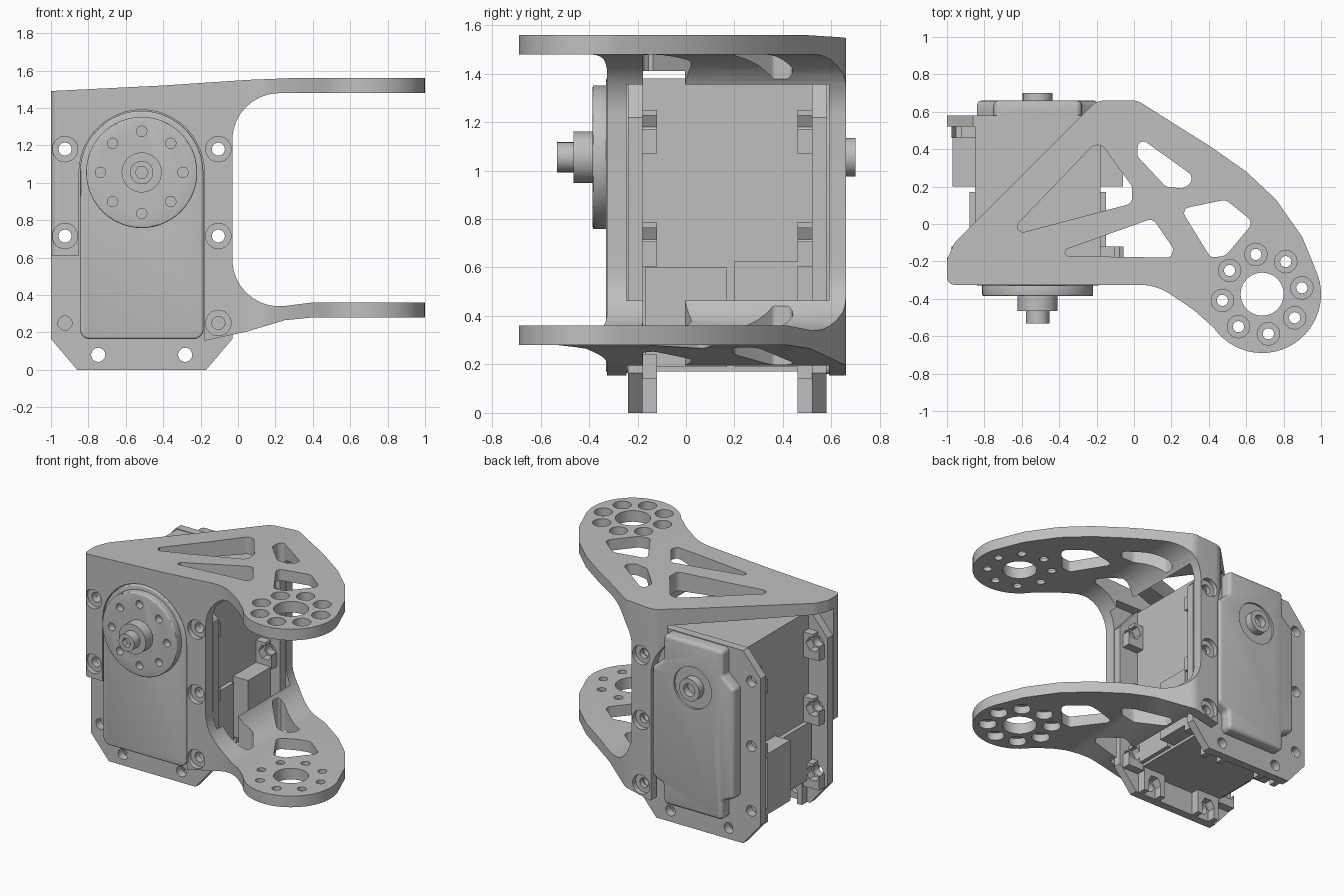
import bpy
import bmesh
import math
from mathutils import Vector

if "Cube" in bpy.data.objects:
    bpy.data.objects.remove(bpy.data.objects["Cube"])

GREY = (0.52, 0.52, 0.52, 1)
grey = bpy.data.materials.new("light grey")
grey.use_nodes = True
grey.diffuse_color = GREY
grey.node_tree.nodes["Principled BSDF"].inputs["Base Color"].default_value = GREY

parts = []
MID = -0.515            # centre line of the motor in x
HUB = (0.685, -0.375)   # centre of the arm end
AXLE = (MID, 1.055)     # motor shaft in x, z
HOLE_Z = (0.25, 0.715, 1.18)
SIDES = (-1, 1)


def rounded(corners, steps=6):
    """Closed polygon with arcs at corners given as (a, b, radius)."""
    out = []
    for i, (a, b, r) in enumerate(corners):
        p = Vector((a, b))
        if not r:
            out.append(p)
            continue
        u = (Vector(corners[i - 1][:2]) - p).normalized()
        v = (Vector(corners[(i + 1) % len(corners)][:2]) - p).normalized()
        half = u.angle(v) / 2
        mid = p + (u + v).normalized() * r / math.sin(half)
        start = p + u * r / math.tan(half) - mid
        end = p + v * r / math.tan(half) - mid
        for k in range(steps + 1):
            out.append(mid + start.lerp(end, k / steps).normalized() * r)
    return out


def arc(centre, r, start, end, steps=24):
    """Points of an arc, as corners without rounding."""
    angles = [math.radians(start + (end - start) * k / steps) for k in range(steps + 1)]
    return [(centre[0] + r * math.cos(t), centre[1] + r * math.sin(t), 0) for t in angles]


def prism(name, outline, axis, lo, hi, bevel=0):
    """Extrude an outline along y (points x, z) or z (points x, y)."""
    bm = bmesh.new()
    place = (lambda p, h: (p[0], h, p[1])) if axis == "y" else (lambda p, h: (p[0], p[1], h))
    rings = [[bm.verts.new(place(p, h)) for p in outline] for h in (lo, hi)]
    for ring in rings:
        bm.faces.new(ring)
    for i in range(len(outline)):
        bm.faces.new((rings[0][i - 1], rings[0][i], rings[1][i], rings[1][i - 1]))
    bmesh.ops.recalc_face_normals(bm, faces=bm.faces)
    mesh = bpy.data.meshes.new(name)
    bm.to_mesh(mesh)
    bm.free()
    mesh.materials.append(grey)
    obj = bpy.data.objects.new(name, mesh)
    bpy.context.collection.objects.link(obj)
    if bevel:
        mod = obj.modifiers.new("soft edges", "BEVEL")
        mod.width, mod.segments = bevel, 3
        mod.limit_method, mod.angle_limit = "ANGLE", math.radians(40)
        bake(obj, 0.4)
    return obj


def rect(x0, x1, y0, y1):
    return [(x0, y0), (x1, y0), (x1, y1), (x0, y1)]


def disc(name, centre, r, axis, lo, hi, sides=32, bevel=0):
    return prism(name, arc(centre, r, 0, 360 - 360 / sides, sides - 1), axis, lo, hi, bevel)


def volume(mesh):
    """Volume of a closed mesh, zero for an open one."""
    bm = bmesh.new()
    bm.from_mesh(mesh)
    size = bm.calc_volume() if all(e.is_manifold for e in bm.edges) else 0
    bm.free()
    return size


def bake(obj, least):
    """Apply the modifiers if the result is a sound solid."""
    dg = bpy.context.evaluated_depsgraph_get()
    mesh = bpy.data.meshes.new_from_object(obj.evaluated_get(dg))
    obj.modifiers.clear()
    sound = least < volume(mesh) / volume(obj.data) < 1.001
    if sound:
        obj.data = mesh
    return sound


def combine(obj, tools, operation="DIFFERENCE", least=0.4):
    for tool in tools:
        for solver in ("EXACT", "MANIFOLD"):
            mod = obj.modifiers.new("cut", "BOOLEAN")
            mod.operation, mod.solver, mod.object = operation, solver, tool
            if bake(obj, least):
                break
        bpy.data.objects.remove(tool)


def keep(*objs):
    parts.extend(objs)


# Bracket plan with lightening pockets and arm holes
plan = [(-1, -0.325, 0.04), (0.12, -0.325, 0.3), (0.32, -0.46, 0)]
plan += arc(HUB, 0.315, 215, 378)
plan += [(0.9, -0.07, 0), (0.76, 0.13, 0), (0.6, 0.28, 0), (0.4, 0.42, 0), (0.2, 0.545, 0),
         (0.02, 0.66, 0.1), (-0.2, 0.66, 0.1), (-0.96, -0.1, 0.1), (-1, -0.19, 0.05)]
pockets = [
    [(-0.69, -0.07, 0.03), (-0.19, 0.45, 0.05), (-0.01, 0.2, 0.04), (-0.01, 0.11, 0.04)],
    [(-0.46, -0.17, 0.02), (0.2, -0.18, 0.03), (0.21, -0.13, 0.03), (0.1, 0.03, 0.04)],
    [(0.02, 0.47, 0.03), (0.34, 0.24, 0.04), (0.26, 0.19, 0.03), (0.17, 0.2, 0.04), (0.02, 0.36, 0.02)],
    [(0.25, 0.08, 0.03), (0.49, 0.13, 0.05), (0.64, 0.01, 0.04), (0.49, -0.17, 0.06), (0.41, -0.18, 0.03)],
]
ring = arc(HUB, 0.215, 9, 324, 7)
plate = prism("plan", rounded(plan), "z", 0, 1.7)
combine(plate, [prism("pocket", rounded(p), "z", -0.1, 1.8) for p in pockets])
combine(plate, [disc("bore", HUB, 0.115, "z", -0.1, 1.8, 40)])
combine(plate, [disc("screw_hole", c, 0.03, "z", -0.1, 1.8, 16) for c in ring])

# Bracket side profile, opened for the motor and crossed with the plan
side = [(-1.05, 1.488, 0), (-0.4, 1.52, 0), (0.05, 1.55, 0), (0.3, 1.56, 0), (1.05, 1.56, 0),
        (1.05, 1.48, 0), (0.3, 1.48, 0), (-0.03, 1.475, 0.25), (-0.03, 0.34, 0.25),
        (0.24, 0.34, 0), (0.4, 0.36, 0), (1.05, 0.36, 0), (1.05, 0.28, 0), (0.4, 0.28, 0),
        (0.25, 0.265, 0), (0.05, 0.205, 0), (-0.18, 0.155, 0)]
side += arc(AXLE, 0.335, 0, 180) + [(-0.85, 0.61, 0), (-1.05, 0.61, 0)]
bracket = prism("bracket", rounded(side, 10), "y", -0.75, 0.75)
combine(bracket, [prism("bay", rect(-1.2, 0.005, -0.245, 0.59), "z", -0.1, 1.41)])
combine(bracket, [plate], "INTERSECT", 0.05)
cuts = []
for c in ring:
    cuts += [disc("top_sink", c, 0.06, "z", 1.505, 1.7, 24),
             disc("bottom_sink", c, 0.06, "z", 0.1, 0.335, 24)]
for x, z in [(-0.105, z) for z in HOLE_Z] + [(-0.925, z) for z in HOLE_Z[1:]]:
    cuts += [disc("ear_hole", (x, z), 0.035, "y", -0.5, 0.9, 16),
             disc("front_sink", (x, z), 0.068, "y", -0.5, -0.29, 24),
             disc("back_sink", (x, z), 0.068, "y", 0.625, 0.9, 24)]
combine(bracket, cuts)
keep(bracket)

# Motor body with connector housings
keep(prism("motor_body", rect(-0.85, -0.18, -0.19, 0.53), "z", 0.17, 1.38),
     prism("large_connector", rect(-0.97, -0.06, 0.2, 0.46), "z", 0.19, 0.625),
     prism("small_connector", rect(-0.88, -0.15, -0.17, 0.17), "z", 0.19, 0.6))

# Flanges with screw bosses, front and back
octagon = [(-0.86, 0), (-0.17, 0), (-0.03, 0.165), (-0.03, 1.22),
           (-0.17, 1.385), (-0.86, 1.385), (-1, 1.22), (-1, 0.165)]
for label, y0, y1, b0, b1 in (("front", -0.24, -0.18, -0.19, -0.12), ("back", 0.52, 0.58, 0.46, 0.53)):
    flange = prism(label + "_flange", octagon, "y", y0, y1)
    spots = [(s, MID + s * 0.41, z) for s in SIDES for z in HOLE_Z]
    feet = [(MID + s * 0.2325, 0.08) for s in SIDES]
    combine(flange, [disc("hole", c, 0.038, "y", -1, 1, 20) for c in [p[1:] for p in spots] + feet])
    keep(flange)
    for s, x, z in spots:
        ends = sorted((x - s * 0.08, x + s * 0.05))
        boss = prism(label + "_side_boss", rect(*ends, z - 0.11, z + 0.07), "y", b0, b1)
        mouth = sorted((x, x + s * 0.2))
        combine(boss, [disc("nut_pocket", (x, z), 0.055, "y", -1, 1, 6),
                       prism("slot", rect(*mouth, z, z + 0.2), "y", -1, 1)])
        keep(boss)
    for x, z in feet:
        boss = prism(label + "_foot_boss", rect(x - 0.09, x + 0.09, 0, 0.18), "y", b0, b1)
        combine(boss, [disc("nut_pocket", (x, z), 0.055, "y", -1, 1, 6),
                       prism("slot", rect(x - 0.05, x + 0.05, -0.1, z), "y", -1, 1)])
        keep(boss)

# Front cover with a domed top
cover = rounded([(-0.845, 0.165, 0.05), (-0.185, 0.165, 0.05)] + arc(AXLE, 0.33, 0, 180))
keep(prism("front_cover", cover, "y", -0.33, -0.2, 0.012))

# Stepped rear cover
half = [(0.235, 0.16, 0.03), (0.235, 0.3, 0.03), (0.325, 0.34, 0.03),
        (0.325, 1.12, 0.03), (0.235, 1.2, 0.03), (0.235, 1.38, 0.03)]
steps = [(MID + x, z, r) for x, z, r in half] + [(MID - x, z, r) for x, z, r in reversed(half)]
rear = prism("rear_cover", rounded(steps, 4), "y", 0.53, 0.66, 0.025)
combine(rear, [disc("recess", AXLE, 0.15, "y", 0.645, 0.8)])
rear_axle = disc("rear_axle", AXLE, 0.08, "y", 0.6, 0.7)
combine(rear_axle, [disc("socket", AXLE, 0.045, "y", 0.65, 0.8, 20)])
keep(rear, rear_axle)

# Output horn, hub and shaft
horn = disc("output_horn", AXLE, 0.297, "y", -0.385, -0.32, 64, 0.008)
combine(horn, [disc("horn_hole", c, 0.028, "y", -0.5, -0.335, 16) for c in arc(AXLE, 0.22, 0, 315, 7)])
hub = disc("horn_hub", AXLE, 0.107, "y", -0.465, -0.37, 40)
shaft = disc("shaft_bolt", AXLE, 0.062, "y", -0.533, -0.45)
combine(shaft, [disc("hex_socket", AXLE, 0.035, "y", -0.6, -0.49, 6)])
keep(horn, hub, shaft)

# Smooth shading with crisp edges
bpy.ops.object.select_all(action="DESELECT")
for obj in parts:
    obj.select_set(True)
bpy.context.view_layer.objects.active = bracket
bpy.ops.object.shade_smooth_by_angle(angle=math.radians(30))
